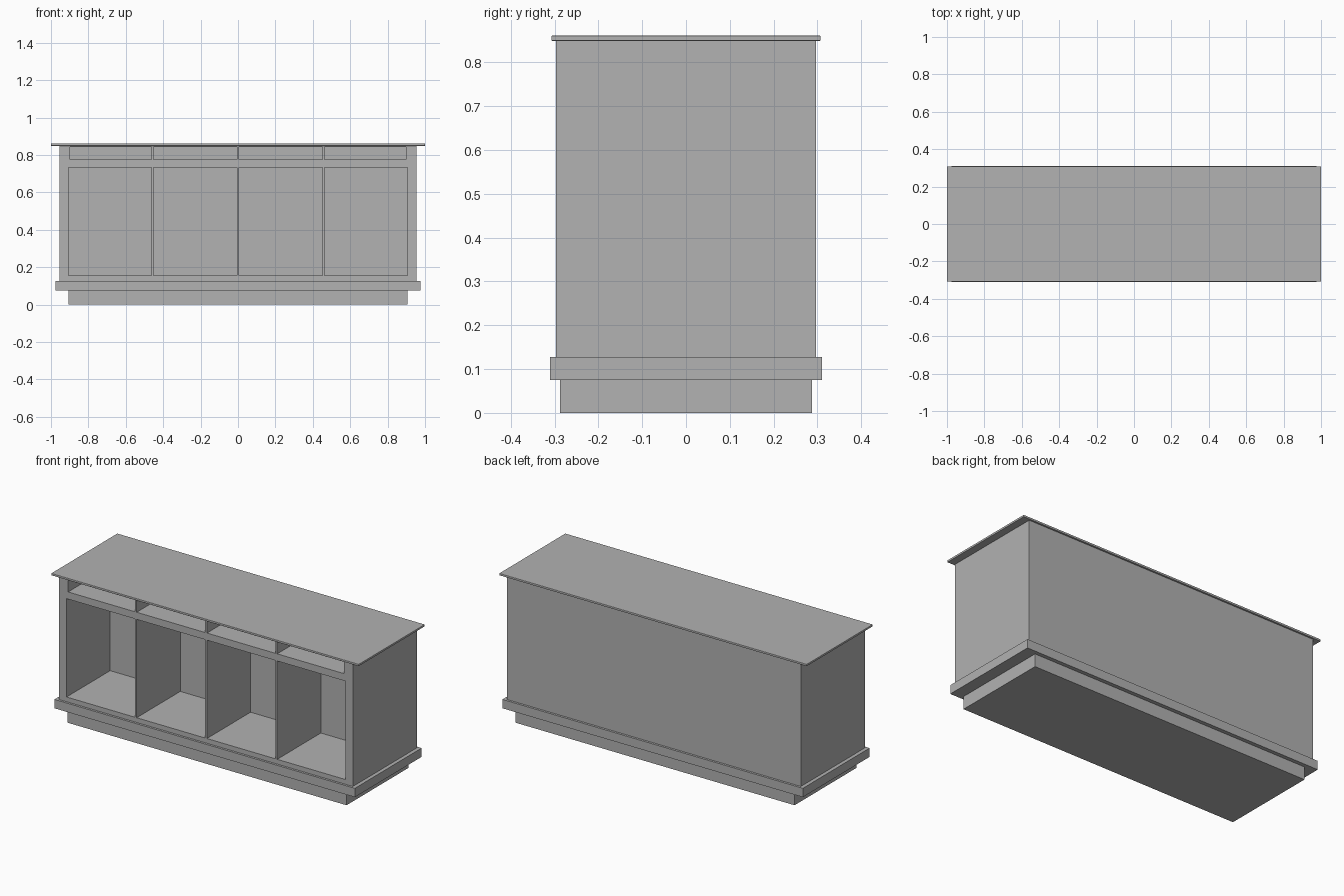
import bpy
import bmesh
from mathutils import Matrix, Vector

# Remove the default object
cube = bpy.data.objects.get("Cube")
if cube:
    bpy.data.objects.remove(cube, do_unlink=True)

# Single plain finish
grey = bpy.data.materials.new("plain grey")
grey.use_nodes = True
grey.diffuse_color = (0.445, 0.445, 0.445, 1)
grey.node_tree.nodes["Principled BSDF"].inputs["Base Color"].default_value = grey.diffuse_color


def boxes(name, bounds):
    """One object holding a box for each (low corner, high corner) pair."""
    bm = bmesh.new()
    for low, high in bounds:
        low, high = Vector(low), Vector(high)
        matrix = Matrix.Translation((low + high) / 2) @ Matrix.Diagonal((high - low).to_4d())
        bmesh.ops.create_cube(bm, size=1, matrix=matrix)
    mesh = bpy.data.meshes.new(name)
    bm.to_mesh(mesh)
    bm.free()
    mesh.materials.append(grey)
    obj = bpy.data.objects.new(name, mesh)
    bpy.context.collection.objects.link(obj)
    return obj


def slab(name, half_x, half_y, bottom, top):
    return boxes(name, [((-half_x, -half_y, bottom), (half_x, half_y, top))])


# Recessed plinth, projecting base ledge, cabinet body and thin worktop
slab("plinth", 0.907, 0.287, 0, 0.075)
slab("base_ledge", 0.977, 0.31, 0.075, 0.127)
body = slab("cabinet_body", 0.955, 0.297, 0.127, 0.849)
worktop = slab("worktop", 1.0, 0.307, 0.849, 0.861)
bevel = worktop.modifiers.new("soft edge", "BEVEL")
bevel.width = 0.002
bevel.segments = 2

# Four bays, each with a tall compartment below a shallow drawer slot
FRONT, BACK = -0.35, 0.108
DIVIDER = 0.457
GAP = 0.006


def row(outer, bottom, top):
    edges = [-outer - GAP, -DIVIDER, 0, DIVIDER, outer + GAP]
    return [((a + GAP, FRONT, bottom), (b - GAP, BACK, top))
            for a, b in zip(edges, edges[1:])]


cutter = boxes("bay_cutter", row(0.907, 0.155, 0.733) + row(0.897, 0.775, 0.844))
cutter.hide_render = True
cut = body.modifiers.new("bays", "BOOLEAN")
cut.operation = "DIFFERENCE"
cut.solver = "EXACT"
cut.object = cutter

# Make the cut permanent and drop the helper
bpy.context.view_layer.update()
graph = bpy.context.evaluated_depsgraph_get()
carved = bpy.data.meshes.new_from_object(body.evaluated_get(graph))
body.modifiers.clear()
body.data = carved
bpy.data.objects.remove(cutter, do_unlink=True)
